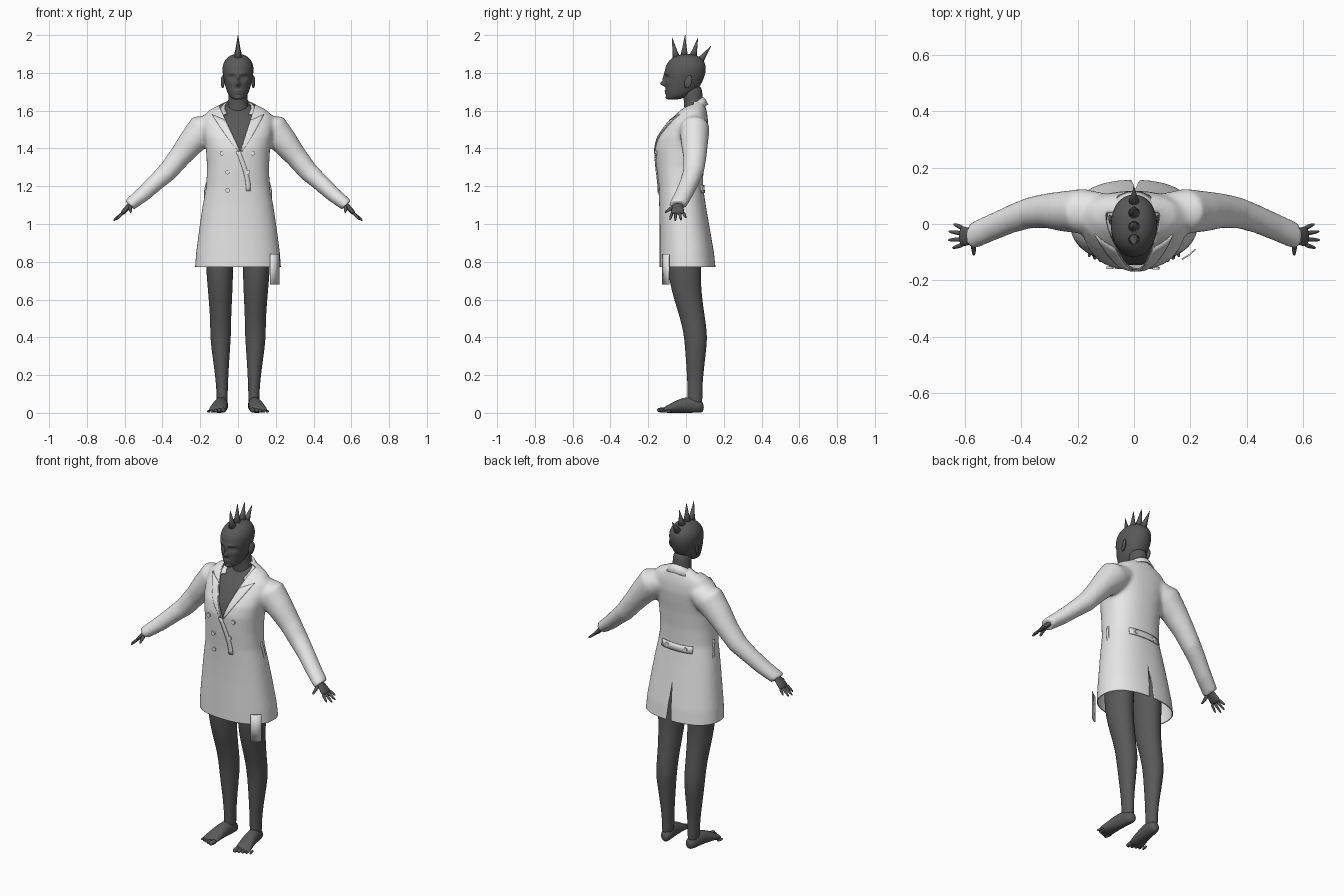
import bpy, bmesh, math
from mathutils import Vector
from mathutils.bvhtree import BVHTree

if "Cube" in bpy.data.objects:
    bpy.data.objects.remove(bpy.data.objects["Cube"])

X, Y, Z = Vector((1, 0, 0)), Vector((0, 1, 0)), Vector((0, 0, 1))


def material(name, value):
    m = bpy.data.materials.new(name)
    m.use_nodes = True
    m.diffuse_color = (value, value, value, 1)
    m.node_tree.nodes["Principled BSDF"].inputs["Base Color"].default_value = (value, value, value, 1)
    return m


SKIN, CLOTH = material("dark_grey", 0.1), material("off_white", 0.8)


def finish(bm, name, mat, smooth=True, **mods):
    """Turn a bmesh into an object; mods gives modifier types and settings."""
    bmesh.ops.recalc_face_normals(bm, faces=bm.faces)
    me = bpy.data.meshes.new(name)
    bm.to_mesh(me)
    bm.free()
    me.materials.append(mat)
    ob = bpy.data.objects.new(name, me)
    bpy.context.collection.objects.link(ob)
    for kind, settings in mods.items():
        mod = ob.modifiers.new(kind, kind)
        for key, val in settings.items():
            setattr(mod, key, val)
    for p in me.polygons:
        p.use_smooth = smooth
    return ob


def bake(ob):
    deps = bpy.context.evaluated_depsgraph_get()
    me = bpy.data.meshes.new_from_object(ob.evaluated_get(deps))
    ob.modifiers.clear()
    ob.data = me


def loft(bm, rings, u, v, n=20, power=2, s=1):
    """Skin rounded rings (x, y, z, radius_u, radius_v); s=-1 mirrors in x."""
    loops = []
    for x, y, z, ru, rv in rings:
        loop = []
        for i in range(n):
            c, d = math.cos(math.tau * i / n), math.sin(math.tau * i / n)
            co = Vector((x, y, z))
            co += u * ru * math.copysign(abs(c) ** (2 / power), c)
            co += v * rv * math.copysign(abs(d) ** (2 / power), d)
            co.x *= s
            loop.append(bm.verts.new(co))
        loops.append(loop)
    for a, b in zip(loops, loops[1:]):
        for i in range(n):
            j = (i + 1) % n
            bm.faces.new((a[i], a[j], b[j], b[i]))
    bm.faces.new(loops[0])
    bm.faces.new(loops[-1])


def digit(bm, a, b, r0, r1, s):
    """Tapered round-tipped finger or toe."""
    a, b = Vector(a), Vector(b)
    q = (b - a).to_track_quat('Z', 'Y')
    rings = [(*a.lerp(b, t), r, r) for t, r in
             ((0, r0), (0.5, (r0 + r1) / 2), (0.85, r1), (1, r1 * 0.5))]
    loft(bm, rings, q @ X, q @ Y, 8, s=s)


def grid(name, rows, thick=0.005):
    bm = bmesh.new()
    vs = [[bm.verts.new(p) for p in row] for row in rows]
    for a, b in zip(vs, vs[1:]):
        for i in range(len(a) - 1):
            bm.faces.new((a[i], a[i + 1], b[i + 1], b[i]))
    ob = finish(bm, name, CLOTH, SOLIDIFY=dict(thickness=thick, offset=0))
    return ob


def body_rings(inset=0):
    """Trunk outline: height, half width, front, back."""
    outline = [(.74, .23, -.14, .16), (.85, .222, -.14, .148), (1.0, .202, -.14, .122),
               (1.1, .187, -.142, .105), (1.2, .168, -.147, .09), (1.3, .164, -.157, .093),
               (1.4, .17, -.164, .103), (1.46, .18, -.15, .112), (1.52, .19, -.11, .118),
               (1.57, .185, -.07, .115), (1.605, .15, -.035, .108), (1.63, .1, -.005, .1),
               (1.65, .065, .01, .09)]
    return [(0, (f + b) / 2, z - inset, w - inset, (b - f) / 2 - inset)
            for z, w, f, b in outline]


# Coat: trunk and sleeves blended into one surface
SLOPE = Vector((.7, 0, .7))
bm = bmesh.new()
loft(bm, body_rings(), X, Y, 40, 2.3)
sleeve = [(.11, .045, 1.535, .065, .06), (.18, .045, 1.505, .08, .088), (.25, .045, 1.43, .072, .072),
          (.31, .047, 1.355, .062, .06), (.37, .04, 1.28, .056, .054), (.43, .02, 1.225, .052, .047),
          (.5, -.01, 1.16, .05, .042), (.575, -.043, 1.1, .049, .035)]
for s in (1, -1):
    loft(bm, sleeve, Y, SLOPE, 24, s=s)
coat = finish(bm, "coat", CLOTH, REMESH=dict(mode='VOXEL', voxel_size=.011, use_smooth_shade=True),
              SMOOTH=dict(factor=.5, iterations=7))
bake(coat)

bm = bmesh.new()
bm.from_mesh(coat.data)
surface = BVHTree.FromBMesh(bm)


def on_coat(x, z, side=-1, lift=.004):
    """Point on the coat's front (side -1) or back (side 1)."""
    hit = surface.ray_cast(Vector((x, side, z)), Vector((0, -side, 0)))[0]
    return (hit or Vector((x, 0, z))) + Y * side * lift


def cut_wedge(bm, apex, left, right, side):
    """Cut a triangular opening whose two edges leave the apex, in x and z."""
    for x, z in (left, right):
        faces = [f for f in bm.faces if f.calc_center_median().y * side > -.04]
        geom = faces + list({e for f in faces for e in f.edges}) + list({v for f in faces for v in f.verts})
        bmesh.ops.bisect_plane(bm, geom=geom, dist=1e-5, plane_co=(apex[0], 0, apex[1]),
                               plane_no=(z - apex[1], 0, apex[0] - x))

    def inside(f):
        c = f.calc_center_median()
        t = (c.z - apex[1]) / (left[1] - apex[1])
        lo, hi = (apex[0] + (p[0] - apex[0]) * t for p in (left, right))
        return t > 0 and lo < c.x < hi and c.y * side > -.035
    bmesh.ops.delete(bm, geom=[f for f in bm.faces if inside(f)], context='FACES')


# Hem, neckline and back vent
bmesh.ops.bisect_plane(bm, geom=bm.verts[:] + bm.edges[:] + bm.faces[:], plane_co=(0, 0, .772),
                       plane_no=(0, 0, -1), clear_outer=True)
APEX, NECK_L, NECK_R = (.012, 1.385), (-.065, 1.55), (.065, 1.55)
cut_wedge(bm, APEX, NECK_L, NECK_R, -1)
cut_wedge(bm, (.004, .99), (-.01, .77), (.022, .77), 1)
bm.to_mesh(coat.data)
bm.free()
for p in coat.data.polygons:
    p.use_smooth = True
shell = coat.modifiers.new("thickness", 'SOLIDIFY')
shell.thickness = .005

# Lapels lying on the chest
for s, edge, name in ((1, NECK_R, "left_lapel"), (-1, NECK_L, "right_lapel")):
    rows = []
    for i in range(9):
        t = i / 8
        x0, z0 = APEX[0] + (edge[0] - APEX[0]) * t, APEX[1] + (edge[1] - APEX[1]) * t
        width = .008 + .062 * t
        rows.append([on_coat(x0 + s * (.003 + width * k / 5), z0 + .006 * k * t * t) for k in range(6)])
    grid(name, rows)

# Overlapping front edge
grid("front_overlap", [[on_coat(.012 + .055 * math.sin(i / 10 * 1.57) - .012 * k, 1.385 - .021 * i)
                        for k in range(3)] for i in range(11)])

# Folded collar around the neck
collar = [[], [], []]
for i in range(-8, 9):
    t, s = abs(i) / 8, (1 if i > 0 else -1)
    a = t * 2.2
    drop = t ** 1.5
    inner = Vector((s * .07 * math.sin(a), .03 + .055 * math.cos(a) - .03 * t * t, 1.672 - .09 * drop))
    outer = Vector((s * (.098 * math.sin(a) + .03 * t ** 4), .035 + .08 * math.cos(a) - .045 * t * t,
                    1.632 - .075 * drop))
    for row, p in zip(collar, (inner, inner.lerp(outer, .5) + Z * .008, outer)):
        row.append(p)
grid("collar", collar, .007)

# Half belt on the back, hanging belt end, side straps
grid("half_belt", [[on_coat(-.1 + .02 * i, z, 1) for i in range(11)] for z in (1.165, 1.185, 1.205)])
grid("hanging_belt_end", [[(.17, -.125, z), (.195, -.11, z), (.218, -.09, z)] for z in (.84, .76, .68)])
for s, name in ((1, "left_side_strap"), (-1, "right_side_strap")):
    rows = []
    for i in range(9):
        t = i / 8
        x = .16 + .018 * math.sin(t * math.pi)
        rows.append([(s * x, y + .03 * t, 1.24 - .17 * t) for y in (-.03, -.015)])
    grid(name, rows)

# Buttons
spots = [(-.085, 1.375, -1), (-.055, 1.275, -1), (-.055, 1.178, -1), (.078, 1.375, -1),
         (.053, 1.275, -1), (-.06, 1.185, 1), (.06, 1.185, 1)]
for i, (x, z, side) in enumerate(spots):
    bm = bmesh.new()
    bmesh.ops.create_cone(bm, cap_ends=True, segments=16, radius1=.012, radius2=.012, depth=.008)
    for v in bm.verts:
        v.co = Vector((v.co.x, v.co.z, v.co.y)) + on_coat(x, z, side, .006)
    finish(bm, f"button_{i + 1}", CLOTH, False)

# Chest, hips and neck under the coat
bm = bmesh.new()
loft(bm, body_rings(.014)[2:], X, Y, 32, 2.3)
finish(bm, "trunk", SKIN, SUBSURF=dict(levels=1, render_levels=1))
bm = bmesh.new()
loft(bm, [(0, .045, 1.54, .075, .06), (0, .045, 1.62, .055, .052), (0, .035, 1.68, .05, .052),
          (0, .03, 1.74, .05, .055)], X, Y)
finish(bm, "neck", SKIN, SUBSURF=dict(levels=2, render_levels=2))

# Head with sculpted face
outline = [(1.658, .022, -.098, -.04), (1.668, .038, -.102, -.01), (1.685, .052, -.106, .03),
           (1.715, .064, -.109, .066), (1.755, .074, -.112, .09), (1.8, .083, -.116, .105),
           (1.84, .083, -.108, .107), (1.873, .067, -.085, .09), (1.893, .042, -.05, .06),
           (1.9, .014, -.01, .022)]
bm = bmesh.new()
loft(bm, [(0, (f + b) / 2, z, w, (b - f) / 2) for z, w, f, b in outline], X, Y, 24, 2.1)
head = finish(bm, "head", SKIN, SUBSURF=dict(levels=3, render_levels=3))
bake(head)
# centre x, centre z, spread x, spread z, push along y
face = [(0, 1.742, .012, .012, -.024), (0, 1.768, .008, .022, -.012), (0, 1.704, .02, .006, -.007),
        (0, 1.692, .017, .005, -.006), (0, 1.668, .02, .012, -.006)]
for s in (1, -1):
    face += [(s * .032, 1.776, .017, .011, .012), (s * .032, 1.774, .009, .005, -.005),
             (s * .03, 1.798, .024, .007, -.005), (s * .045, 1.745, .018, .014, -.003)]
for v in head.data.vertices:
    if v.co.y < -.03:
        v.co.y += sum(d * math.exp(-((v.co.x - x) / rx) ** 2 - ((v.co.z - z) / rz) ** 2)
                      for x, z, rx, rz, d in face)

# Hair spikes along the crown: base y, base z, tip y, tip z
bm = bmesh.new()
for by, bz, ty, tz in ((-.05, 1.87, -.074, 1.988), (-.01, 1.88, -.005, 2.0),
                       (.036, 1.88, .063, 1.986), (.07, 1.858, .132, 1.942)):
    base, tip = Vector((0, by, bz)), Vector((0, ty, tz))
    q = (tip - base).to_track_quat('Z', 'Y')
    loft(bm, [(*base, .024, .024), (*base.lerp(tip, .4), .013, .013), (*tip, .001, .001)], q @ X, q @ Y, 10)
finish(bm, "hair_spikes", SKIN)

for s, side in ((1, "left"), (-1, "right")):
    # Ears
    bm = bmesh.new()
    bmesh.ops.create_uvsphere(bm, u_segments=16, v_segments=10, radius=1)
    for v in bm.verts:
        c = v.co.copy()
        v.co = (s * (.081 + .009 * c.x * s + .005 * c.y), .012 + .02 * c.y + .007 * c.z, 1.753 + .034 * c.z)
    finish(bm, side + "_ear", SKIN)

    # Hands
    bm = bmesh.new()
    loft(bm, [(.545, -.035, 1.125, .024, .018), (.575, -.043, 1.097, .026, .015),
              (.6, -.045, 1.07, .037, .014), (.618, -.043, 1.052, .038, .011)], Y, SLOPE, 14, s=s)
    for i, tip in enumerate(((.64, .0, 1.032), (.658, -.026, 1.02), (.66, -.057, 1.016), (.644, -.085, 1.022))):
        digit(bm, (.608, -.014 - .02 * i, 1.06), tip, .010, .006, s)
    digit(bm, (.57, -.06, 1.095), (.568, -.112, 1.06), .013, .007, s)
    finish(bm, side + "_hand", SKIN, SUBSURF=dict(levels=1, render_levels=1))

    # Legs
    bm = bmesh.new()
    loft(bm, [(.095, -.01, 1.0, .08, .09), (.098, -.01, .77, .073, .09), (.094, .0, .65, .066, .08),
              (.092, .033, .51, .056, .067), (.092, .05, .42, .056, .063), (.092, .052, .35, .051, .058),
              (.086, .048, .2, .035, .043), (.084, .047, .1, .029, .038), (.084, .048, .03, .031, .042)],
         X, Y, s=s)
    finish(bm, side + "_leg", SKIN, SUBSURF=dict(levels=2, render_levels=2))

    # Feet
    bm = bmesh.new()
    loft(bm, [(.08, .095, .028, .02, .024), (.083, .07, .037, .033, .037), (.09, .01, .045, .036, .045),
              (.098, -.05, .034, .042, .034), (.107, -.1, .02, .048, .02), (.11, -.12, .014, .046, .013)],
         X, Z, s=s)
    for i in range(5):
        r = .015 - .0018 * i
        digit(bm, (.075 + .019 * i, -.1 + .006 * i, r), (.08 + .02 * i, -.153 + .009 * i, r), r, r * .9, s)
    finish(bm, side + "_foot", SKIN, SUBSURF=dict(levels=1, render_levels=1))
